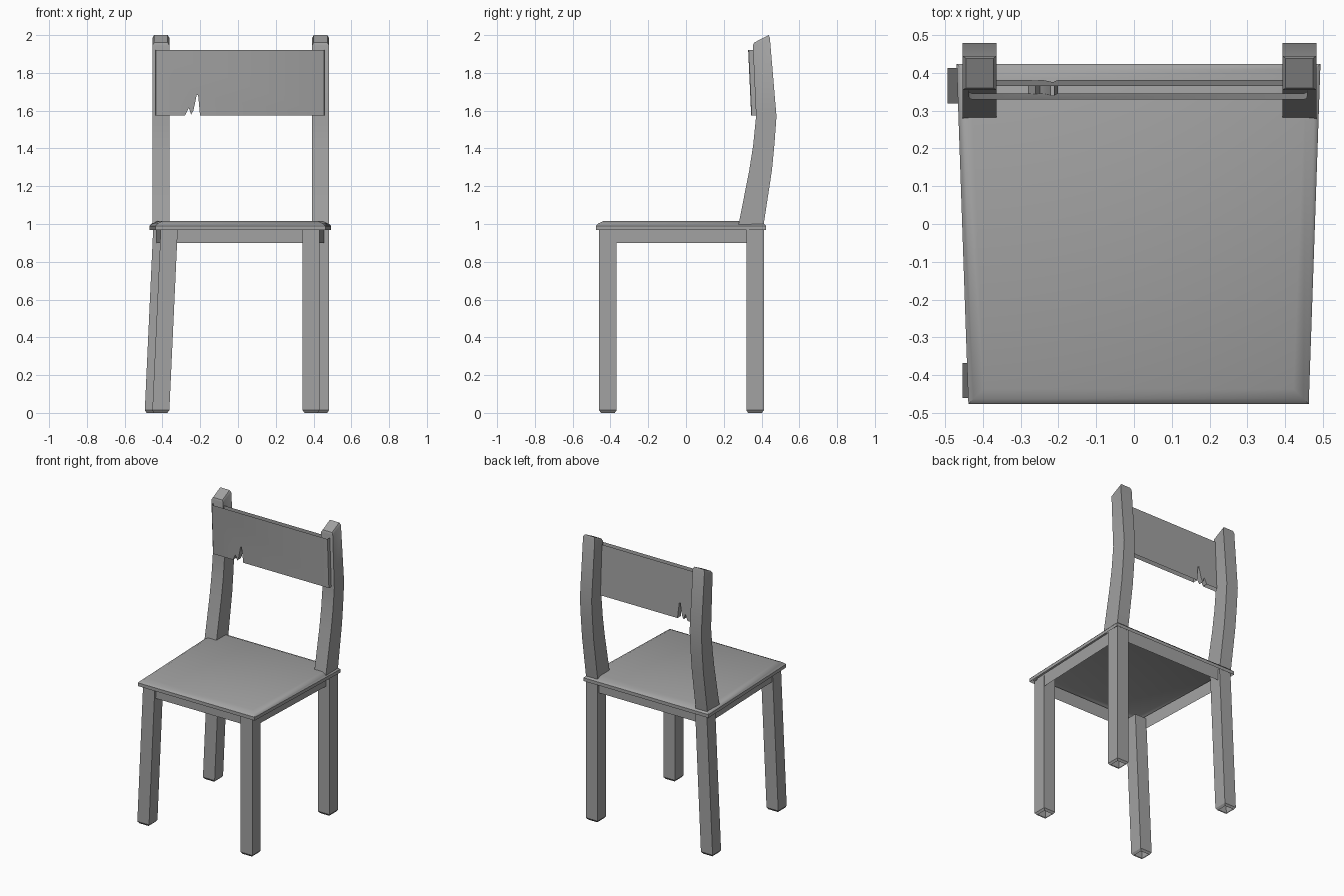
import bpy
import bmesh
import math

cube = bpy.data.objects.get("Cube")
if cube:
    bpy.data.objects.remove(cube, do_unlink=True)

# Single plain finish for the whole chair
COLOUR = (0.36, 0.36, 0.36, 1.0)
grey = bpy.data.materials.new("plain grey")
grey.use_nodes = True
grey.diffuse_color = COLOUR
shader = grey.node_tree.nodes["Principled BSDF"]
shader.inputs["Base Color"].default_value = COLOUR
shader.inputs["Roughness"].default_value = 0.7


def finish(name, bm, smooth=False):
    mesh = bpy.data.meshes.new(name)
    bm.to_mesh(mesh)
    bm.free()
    mesh.materials.append(grey)
    obj = bpy.data.objects.new(name, mesh)
    bpy.context.collection.objects.link(obj)
    if smooth:
        bpy.ops.object.select_all(action='DESELECT')
        obj.select_set(True)
        bpy.context.view_layer.objects.active = obj
        bpy.ops.object.shade_smooth_by_angle(angle=math.radians(35))


def loft(name, loops, smooth=False, cap=True):
    """Skin a stack of equal-sized loops, open below."""
    bm = bmesh.new()
    rings = [[bm.verts.new(p) for p in loop] for loop in loops]
    n = len(rings[0])
    for a, b in zip(rings, rings[1:]):
        for i in range(n):
            j = (i + 1) % n
            bm.faces.new((a[i], a[j], b[j], b[i]))
    if cap:
        bm.faces.new(rings[-1])
    finish(name, bm, smooth)


def rect(x0, x1, y0, y1, z):
    return [(x0, y0, z), (x1, y0, z), (x1, y1, z), (x0, y1, z)]


# Tapered plan shared by the seat and the apron
CX = 0.012


def taper(front_half, back_half, y0, y1, z):
    return [(CX - front_half, y0, z), (CX + front_half, y0, z),
            (CX + back_half, y1, z), (CX - back_half, y1, z)]


# Seat: hollow shell with a lip and a softened top
loops = []
for inset, back_inset, z in ((0, 0, 0.967), (0, 0, 0.99), (0.014, 0.014, 1.004), (0.04, 0.045, 1.016)):
    loops.append(taper(0.45 - inset, 0.481 - inset, -0.476 + inset, 0.423 - back_inset, z))
loft("seat", loops, smooth=True)

# Apron: thin skirt under the seat
loft("apron", [taper(0.415, 0.445, -0.445, 0.395, z) for z in (0.9, 0.99)], cap=False)

# Legs: the two right legs splay outward, the left pair is straight
W, D = 0.09, 0.093
for name, x, y, splay in (("front_right_leg", -0.409, -0.46, -0.045),
                          ("rear_right_leg", -0.449, 0.319, -0.045),
                          ("front_left_leg", 0.342, -0.46, 0),
                          ("rear_left_leg", 0.392, 0.319, 0)):
    loops = []
    for z, c in ((0, 0.01), (0.014, 0), (0.975, 0)):
        dx = x + splay * (1 - z / 0.975)
        loops.append(rect(dx + c, dx + W - c, y + c, y + D - c, z))
    loft(name, loops)

# Back posts: bent profile, slanted and chamfered top
PROFILE = [((0.277, 0.99), (0.41, 0.99)), ((0.335, 1.285), (0.455, 1.285)),
           ((0.356, 1.42), (0.468, 1.42)), ((0.371, 1.57), (0.479, 1.57)),
           ((0.354, 1.945), (0.444, 1.985))]
for name, x0 in (("right_back_post", -0.453), ("left_back_post", 0.392)):
    loops = []
    for f, b in PROFILE:
        loops.append([(x0, *f), (x0 + W, *f), (x0 + W, *b), (x0, *b)])
    c = 0.009
    f, b = (0.36, 1.96), (0.438, 2.0)
    loops.append([(x0 + c, *f), (x0 + W - c, *f), (x0 + W - c, *b), (x0 + c, *b)])
    loft(name, loops, smooth=True)

# Back slat: leaning front and back skins, open above and below, with a splintered notch
LOW, HIGH = 1.575, 1.922
outline = [(-0.438, LOW), (-0.28, LOW), (-0.26, 1.615), (-0.248, LOW + 0.004), (-0.236, 1.60),
           (-0.219, 1.682), (-0.211, 1.682), (-0.201, LOW), (0.459, LOW), (0.459, HIGH), (-0.438, HIGH)]
bm = bmesh.new()


def lean(z):
    return 0.345 - 0.016 * (z - LOW) / (HIGH - LOW)


front = [bm.verts.new((x, lean(z), z)) for x, z in outline]
back = [bm.verts.new((x, lean(z) + 0.036, z)) for x, z in outline]
bm.faces.new(front)
bm.faces.new(back[::-1])
for i in range(len(outline)):
    j = (i + 1) % len(outline)
    if outline[i][1] != outline[j][1]:
        bm.faces.new((front[i], back[i], back[j], front[j]))
# Round the two upright ends of the front skin
ends = [e for e in bm.edges if all(v in front for v in e.verts)
        and abs(e.verts[0].co.z - e.verts[1].co.z) > 0.3]
bmesh.ops.bevel(bm, geom=ends, offset=0.01, segments=2, profile=0.5, affect='EDGES')
finish("back_slat", bm, smooth=True)
